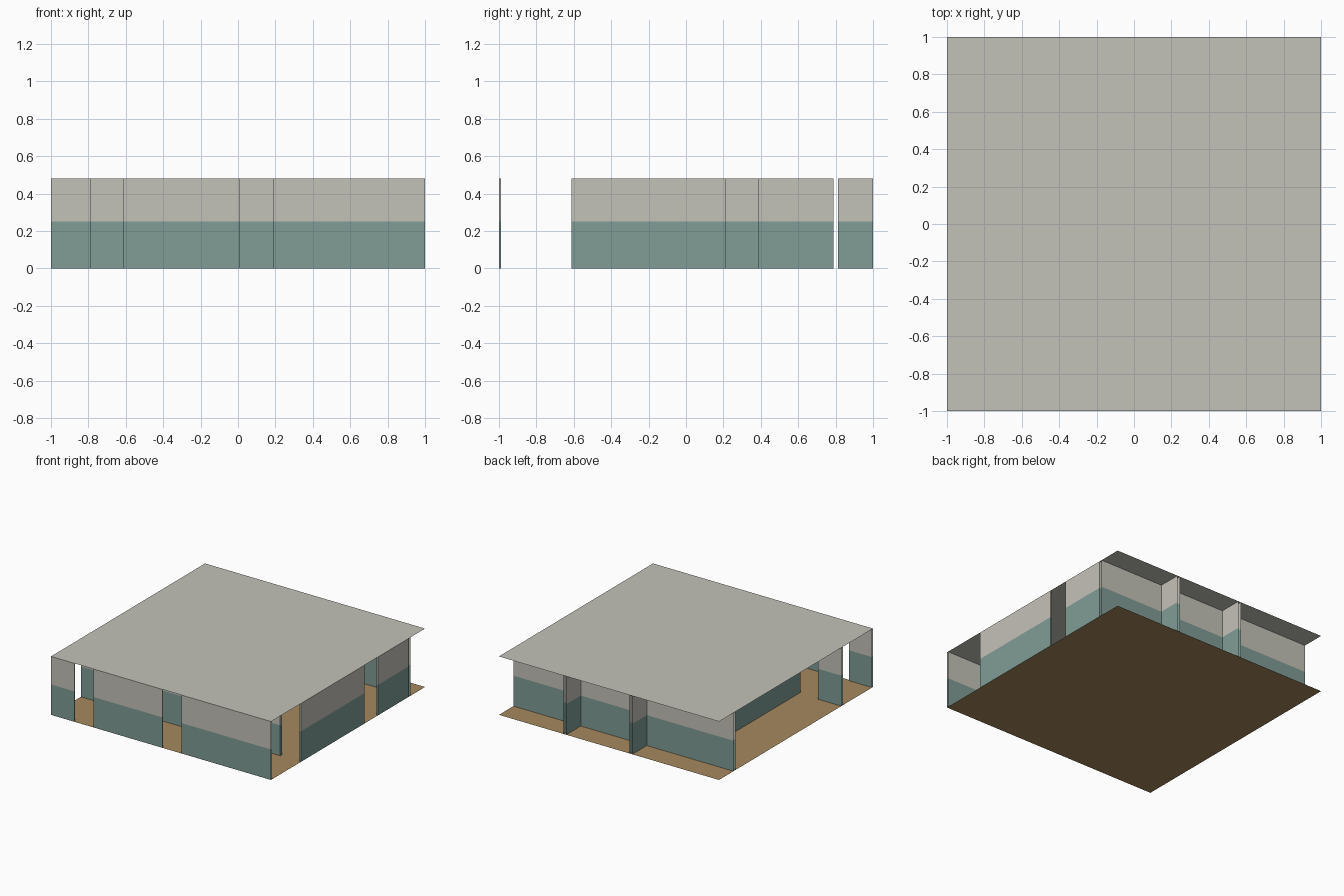
import bpy, bmesh
from mathutils import Vector

if "Cube" in bpy.data.objects:
    bpy.data.objects.remove(bpy.data.objects["Cube"])

H = 0.48        # wall height
SPLIT = 0.25    # top of the painted lower band
T = 0.012       # half wall thickness


def material(name, rgb):
    m = bpy.data.materials.new(name)
    m.use_nodes = True
    m.diffuse_color = (*rgb, 1)
    m.node_tree.nodes["Principled BSDF"].inputs["Base Color"].default_value = (*rgb, 1)
    return m


GREY = material("warm_grey", (0.55, 0.54, 0.48))
TEAL = material("muted_teal", (0.215, 0.335, 0.305))
WOOD = material("wood_brown", (0.38, 0.25, 0.11))


def slab(name, z, mat):
    bpy.ops.mesh.primitive_plane_add(size=2, location=(0, 0, z))
    ob = bpy.context.object
    ob.name = name
    ob.data.materials.append(mat)


def wall(name, axis, across, start, end, open_start=False, open_end=False):
    """Two-tone wall along axis 0 (x) or 1 (y); across = its two side positions."""
    lo, hi = [0, 0, 0], [0, 0, H]
    lo[axis], hi[axis] = start, end
    lo[1 - axis], hi[1 - axis] = across
    lo, hi = Vector(lo), Vector(hi)
    bm = bmesh.new()
    bmesh.ops.create_cube(bm, size=1)
    for v in bm.verts:
        v.co = (lo + hi) / 2 + v.co * (hi - lo)
    bm.normal_update()
    # Remove hidden top and bottom, and ends that meet a border or another wall
    gone = [f for f in bm.faces if abs(f.normal.z) > 0.5
            or (open_start and f.normal[axis] < -0.5)
            or (open_end and f.normal[axis] > 0.5)]
    bmesh.ops.delete(bm, geom=gone, context="FACES")
    # Cut the paint line and colour by height
    bmesh.ops.bisect_plane(bm, geom=bm.verts[:] + bm.edges[:] + bm.faces[:],
                           plane_co=(0, 0, SPLIT), plane_no=(0, 0, 1))
    for f in bm.faces:
        f.material_index = 1 if f.calc_center_median().z < SPLIT else 0
    me = bpy.data.meshes.new(name)
    bm.to_mesh(me)
    bm.free()
    me.materials.append(GREY)
    me.materials.append(TEAL)
    bpy.context.collection.objects.link(bpy.data.objects.new(name, me))


def mid(c):
    return (c - T, c + T)


# Floor and roof sheets
slab("floor", 0, WOOD)
slab("roof", H, GREY)

# Front wall with two doorways
front = (-1, -1 + T)
wall("front_wall_right", 0, front, -1, -0.8 + T, open_start=True)
wall("front_wall_middle", 0, front, -0.6 - T, T)
wall("front_wall_left", 0, front, 0.2 - T, 1, open_end=True)

# Outer side wall with one doorway
side = (1 - T, 1)
wall("side_wall_front", 1, side, -0.6 - T, 0.2 + T)
wall("side_wall_back", 1, side, 0.4 - T, 0.8 - T, open_end=True)

# Hall wall behind the front passage, doorways at both ends
wall("hall_wall_short", 0, mid(-0.6), -1, -0.8 + T, open_start=True)
wall("hall_wall_long", 0, mid(-0.6), -0.6 - T, 0.8 + T)

# Wall beside the open side passage
wall("passage_wall", 1, mid(-0.6), -0.6 + T, 0.8 - T, open_start=True, open_end=True)

# Back wall and the dividers behind it
wall("back_wall", 0, mid(0.8), -1, 1, open_start=True, open_end=True)
for name, x in (("back_divider_left", 0.4), ("back_divider_right", -0.2)):
    wall(name, 1, mid(x), 0.8 + T, 1, open_start=True, open_end=True)
